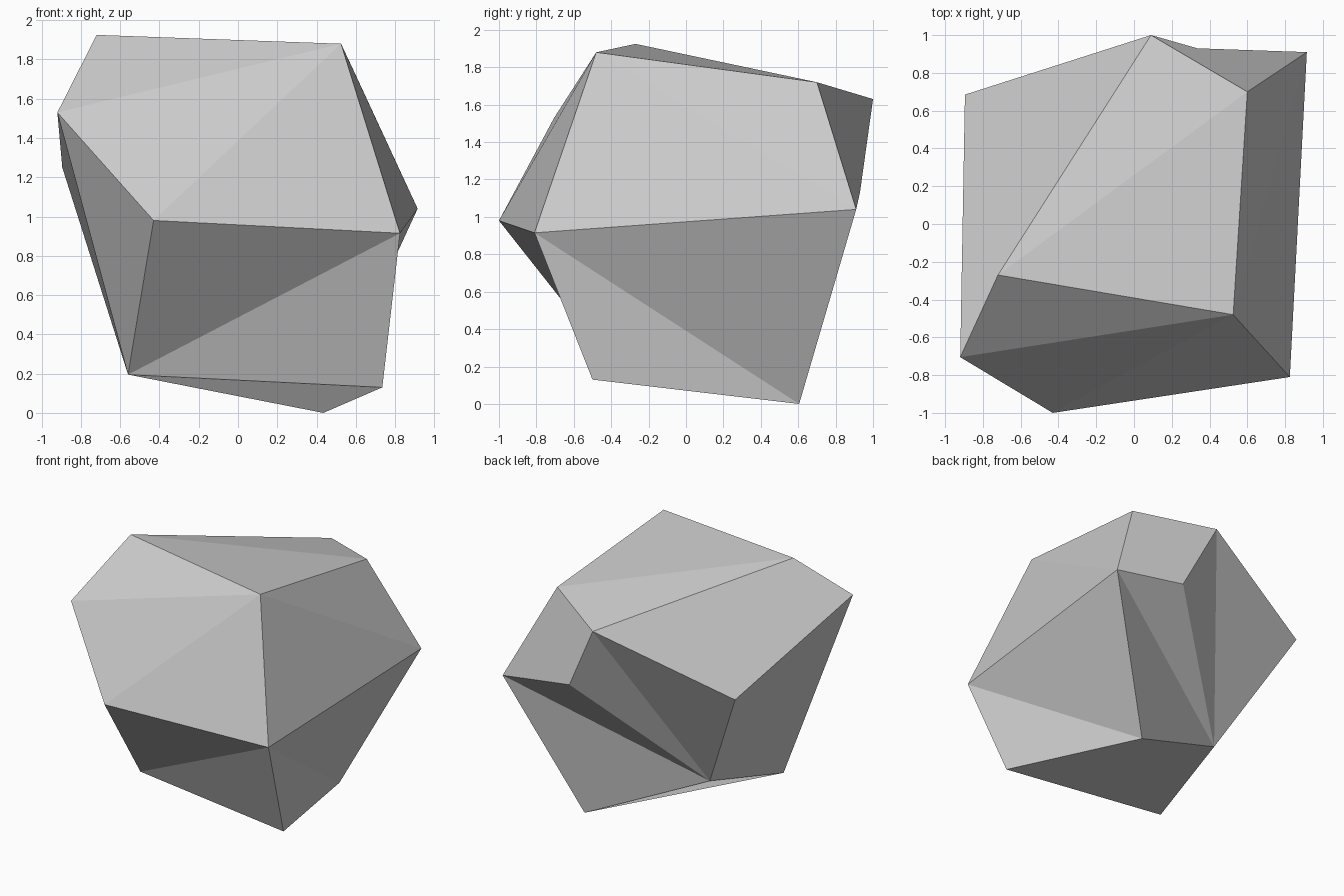
import bpy
import bmesh

default = bpy.data.objects.get("Cube")
if default:
    bpy.data.objects.remove(default, do_unlink=True)


def flat_material(name, rgb):
    mat = bpy.data.materials.new(name)
    mat.use_nodes = True
    colour = (*rgb, 1.0)
    mat.diffuse_color = colour
    mat.node_tree.nodes["Principled BSDF"].inputs["Base Color"].default_value = colour
    return mat


# Corners of the boulder, one letter each
corners = {
    # crown
    "a": (-.72, -.27, 1.925), "b": (.525, -.48, 1.88),
    "k": (.6, .7, 1.72), "l": (.09, 1, 1.63),
    # shoulders and waist
    "c": (-.92, -.705, 1.53), "d": (-.43, -1, .98), "e": (.825, -.81, .915),
    "f": (.915, .91, 1.04), "m": (.336, .93, 1.13), "j": (-.895, .685, 1.25),
    # foot
    "g": (-.56, -.38, .195), "h": (.735, -.5, .13),
    "i": (.435, .605, 0), "n": (-.44, .34, .376),
}

# Chipped facets, grouped by the side they lie on
facets = {
    "top": "abk akl aljc",
    "front": "cab cbd dbe deg geh cdg",
    "side": "bef bfk efi eih jcgn",
    "back": "klmf ljn lmn mfn fin",
    "base": "ghin",
}
# The crown triangle belongs to the front group only once
bm = bmesh.new()
verts = {name: bm.verts.new(co) for name, co in corners.items()}
for group in facets.values():
    for facet in group.split():
        bm.faces.new([verts[letter] for letter in facet])
bmesh.ops.recalc_face_normals(bm, faces=bm.faces)
for face in bm.faces:
    face.smooth = False

# Boulder object
mesh = bpy.data.meshes.new("boulder")
bm.to_mesh(mesh)
bm.free()
mesh.materials.append(flat_material("stone grey", (.6, .6, .6)))
boulder = bpy.data.objects.new("boulder", mesh)
bpy.context.collection.objects.link(boulder)
